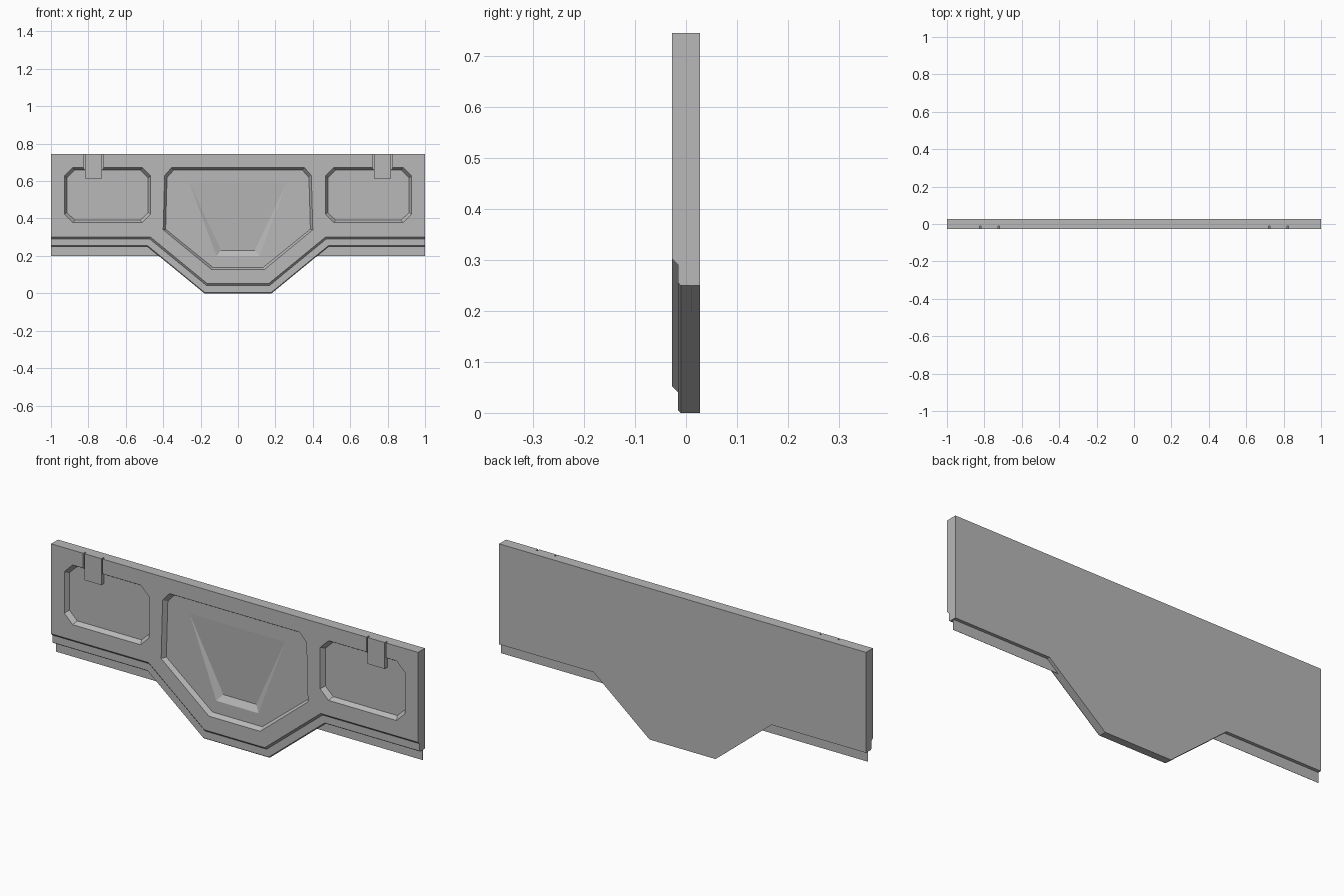
import bpy
import bmesh

if "Cube" in bpy.data.objects:
    bpy.data.objects.remove(bpy.data.objects["Cube"], do_unlink=True)

BACK, FRONT, FLOOR = 0.027, -0.027, -0.005
TOP = 0.745

grey = bpy.data.materials.new("panel_grey")
grey.use_nodes = True
grey.diffuse_color = (0.48, 0.48, 0.48, 1)
grey.node_tree.nodes["Principled BSDF"].inputs["Base Color"].default_value = (0.48, 0.48, 0.48, 1)


def loft(name, rings):
    """Closed solid through matching rings of 3D points."""
    bm = bmesh.new()
    loops = [[bm.verts.new(p) for p in ring] for ring in rings]
    n = len(loops[0])
    for a, b in zip(loops, loops[1:]):
        for i in range(n):
            j = (i + 1) % n
            bm.faces.new((a[i], a[j], b[j], b[i]))
    bm.faces.new(loops[0])
    bm.faces.new(loops[-1])
    bmesh.ops.remove_doubles(bm, verts=bm.verts, dist=1e-5)
    bmesh.ops.recalc_face_normals(bm, faces=bm.faces)
    mesh = bpy.data.meshes.new(name)
    bm.to_mesh(mesh)
    bm.free()
    mesh.materials.append(grey)
    obj = bpy.data.objects.new(name, mesh)
    bpy.context.collection.objects.link(obj)
    return obj


def ring(points, y):
    return [(x, y, z) for x, z in points]


def mirrored(half):
    """Close a right-hand half outline across x = 0."""
    return half + [(-x, z) for x, z in reversed(half)]


def inset(points, d):
    """Shrink an outline towards its middle by about d on each side."""
    xs, zs = zip(*points)
    cx, cz = (min(xs) + max(xs)) / 2, (min(zs) + max(zs)) / 2
    fx, fz = 1 - 2 * d / (max(xs) - min(xs)), 1 - 2 * d / (max(zs) - min(zs))
    return [(cx + (x - cx) * fx, cz + (z - cz) * fz) for x, z in points]


def block(name, x0, x1, y0, y1, z0, z1):
    pts = [(x0, z0), (x1, z0), (x1, z1), (x0, z1)]
    return loft(name, [ring(pts, y0), ring(pts, y1)])


def cut(target, cutter):
    cutter.hide_render = True
    mod = target.modifiers.new("cut", "BOOLEAN")
    mod.operation = "DIFFERENCE"
    mod.solver = "EXACT"
    mod.object = cutter
    bpy.context.view_layer.objects.active = target
    bpy.ops.object.modifier_apply(modifier=mod.name)
    bpy.data.objects.remove(cutter, do_unlink=True)


def recess(points):
    return loft("recess_cutter", [ring(points, FRONT - 0.02), ring(points, FRONT),
                                  ring(inset(points, 0.013), FLOOR)])


def outline(b):
    """Panel outline with its lower edge raised by b."""
    return mirrored([(1, TOP), (1, 0.25 + b), (0.485 - 0.3 * b, 0.25 + b), (0.18 - 0.3 * b, b)])


# Main panel with two bevelled steps along the lower edge
panel = loft("panel", [ring(outline(b), y) for b, y in
                       ((0, BACK), (0, -0.01), (0.005, -0.016), (0.041, -0.016), (0.052, FRONT))])

# Central recess
cut(panel, recess(mirrored([(0.355, 0.672), (0.392, 0.63), (0.4, 0.34), (0.14, 0.126)])))

# Tapered pocket that deepens downwards
mouth = mirrored([(0.26, 0.59), (0.115, 0.2)])
deep = [(0.26, FLOOR, 0.59), (0.09, 0.014, 0.23), (-0.09, 0.014, 0.23), (-0.26, FLOOR, 0.59)]
cut(panel, loft("pocket_cutter", [ring(mouth, FLOOR - 0.01), ring(mouth, FLOOR), deep]))

for side, name in ((1, "left"), (-1, "right")):
    # Side recess with chamfered corners
    x0, x1, z0, z1, c = 0.467, 0.928, 0.378, 0.672, 0.045
    corners = [(x0 + c, z1), (x1 - c, z1), (x1, z1 - c), (x1, z0 + c),
               (x1 - c, z0), (x0 + c, z0), (x0, z0 + c), (x0, z1 - c)]
    cut(panel, recess([(side * x, z) for x, z in corners]))

    # Clip standing in a narrow slot
    cx = side * 0.772
    cut(panel, block("slot_cutter", cx - 0.053, cx + 0.053, -0.05, -0.012, 0.64, TOP + 0.02))
    block(name + "_clip", cx - 0.046, cx + 0.046, FRONT, FLOOR + 0.003, 0.615, TOP)

    # Thin strip below the panel
    inner, outer = sorted((side * 0.4, side * 1.0))
    block(name + "_lower_strip", inner, outer, 0.01, 0.011, 0.2, 0.26)
